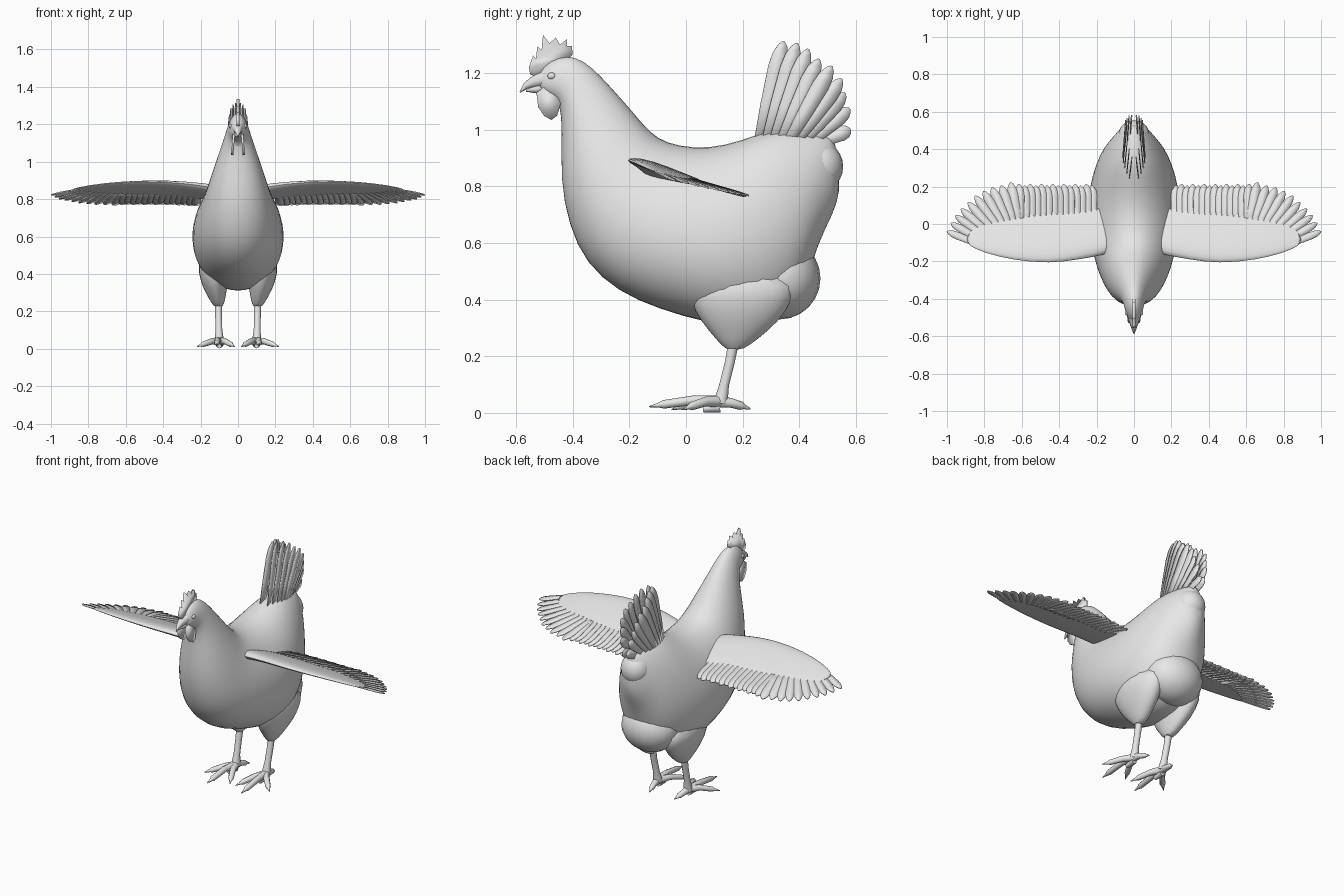
import bpy, bmesh, math
from mathutils import Vector as V

if "Cube" in bpy.data.objects:
    bpy.data.objects.remove(bpy.data.objects["Cube"])

grey = bpy.data.materials.new("plain grey")
grey.use_nodes = True
grey.diffuse_color = (0.8, 0.8, 0.8, 1)
grey.node_tree.nodes["Principled BSDF"].inputs["Base Color"].default_value = (0.8, 0.8, 0.8, 1)


def finish(bm, name, mirror=False, subsurf=0, solid=0, angle=50):
    bmesh.ops.recalc_face_normals(bm, faces=bm.faces[:])
    me = bpy.data.meshes.new(name)
    bm.to_mesh(me)
    bm.free()
    ob = bpy.data.objects.new(name, me)
    bpy.context.collection.objects.link(ob)
    me.materials.append(grey)
    if subsurf:
        m = ob.modifiers.new("smooth", 'SUBSURF')
        m.levels = m.render_levels = subsurf
    if solid:
        m = ob.modifiers.new("thickness", 'SOLIDIFY')
        m.thickness, m.offset = solid, 0
    if mirror:
        ob.modifiers.new("mirror", 'MIRROR')
    bpy.ops.object.select_all(action='DESELECT')
    ob.select_set(True)
    bpy.context.view_layer.objects.active = ob
    bpy.ops.object.shade_smooth_by_angle(angle=math.radians(angle))
    return ob


def loft(bm, rings):
    """Skin closed rings of equal length and cap both ends."""
    rows = [[bm.verts.new(p) for p in r] for r in rings]
    n = len(rows[0])
    for a, b in zip(rows, rows[1:]):
        for i in range(n):
            bm.faces.new((a[i], a[(i + 1) % n], b[(i + 1) % n], b[i]))
    bm.faces.new(rows[0][::-1])
    bm.faces.new(rows[-1])


def tube(bm, path, radii, n=8):
    """Round tube through the path points with a radius at each."""
    pts = [V(p) for p in path]
    rings = []
    for i, p in enumerate(pts):
        d = (pts[min(i + 1, len(pts) - 1)] - pts[max(i - 1, 0)]).normalized()
        side = d.cross(V((0, 0, 1)) if abs(d.z) < 0.8 else V((0, 1, 0))).normalized()
        up = side.cross(d)
        rings.append([p + radii[i] * (math.cos(t) * side + math.sin(t) * up)
                      for t in (2 * math.pi * k / n for k in range(n))])
    loft(bm, rings)


def feather(bm, root, tip, width, normal):
    """Flat blade with a rounded tip."""
    root, tip = V(root), V(tip)
    side = (tip - root).cross(V(normal)).normalized() * width / 2
    rows = []
    for s, w in ((0, .55), (.4, .85), (.75, 1), (.88, .85), (.96, .5), (1, .12)):
        c = root.lerp(tip, s)
        rows.append((bm.verts.new(c - side * w), bm.verts.new(c + side * w)))
    for a, b in zip(rows, rows[1:]):
        bm.faces.new((a[0], a[1], b[1], b[0]))


def ellipsoid(bm, centre, radii):
    vs = bmesh.ops.create_uvsphere(bm, u_segments=20, v_segments=12, radius=1)["verts"]
    for v in vs:
        v.co = V(centre) + V([a * b for a, b in zip(v.co, radii)])


# Body, neck and head: sections as top (y, z), bottom (y, z), half width
sections = [
    (.53, .955, .548, .79, .03), (.51, .98, .52, .70, .07),
    (.46, .995, .465, .60, .115), (.40, 1.005, .42, .43, .16),
    (.31, 1.01, .33, .33, .205), (.20, .965, .20, .30, .238),
    (.08, .935, .07, .315, .248), (-.03, .945, -.10, .365, .238),
    (-.10, .97, -.24, .425, .215), (-.15, 1.02, -.355, .525, .185),
    (-.20, 1.08, -.415, .66, .155), (-.25, 1.135, -.445, .82, .12),
    (-.30, 1.19, -.437, 1.0, .082), (-.36, 1.245, -.445, 1.095, .06),
    (-.42, 1.265, -.47, 1.11, .05), (-.48, 1.245, -.50, 1.125, .04),
    (-.525, 1.2, -.52, 1.14, .02)]
rings = []
for ty, tz, by, bz, w in sections:
    top, bot = V((0, ty, tz)), V((0, by, bz))
    mid, half = (top + bot) / 2, (top - bot) / 2
    rings.append([mid + half * math.cos(t) + V((w * math.sin(t) * (1 - .12 * math.cos(t)), 0, 0))
                  for t in (2 * math.pi * k / 24 for k in range(24))])
bm = bmesh.new()
loft(bm, rings)
finish(bm, "body", subsurf=1)

# Soft fluff under the rump
bm = bmesh.new()
ellipsoid(bm, (0, .33, .475), (.17, .145, .145))
ellipsoid(bm, (0, .47, .87), (.085, .085, .09))
finish(bm, "rump_fluff")

# Thighs tapering into the shanks
bm = bmesh.new()
thigh = [(.125, .20, .50, .09, .20), (.13, .195, .40, .085, .19), (.122, .19, .32, .065, .14),
         (.11, .18, .26, .042, .075), (.104, .17, .22, .024, .03)]
loft(bm, [[(x + rx * math.cos(t), y + ry * math.sin(t), z)
           for t in (2 * math.pi * k / 14 for k in range(14))] for x, y, z, rx, ry in thigh])
finish(bm, "thighs", mirror=True, subsurf=1)

# Shanks, toes and claws
bm = bmesh.new()
tube(bm, [(.104, .168, .25), (.104, .155, .18), (.102, .135, .10), (.1, .122, .035)],
     [.02, .018, .018, .026], 10)
toes = [((.11, .03, .045), (.112, -.08, .03), (.113, -.13, .022)),
        ((.07, .05, .04), (.04, -.01, .024), (.018, -.05, .012)),
        ((.14, .07, .04), (.185, .02, .024), (.218, -.01, .012)),
        ((.098, .16, .035), (.09, .195, .025), (.082, .228, .014))]
for knuckle, pad, claw in toes:
    tube(bm, [(.1, .12, .04), knuckle, pad, V(pad).lerp(V(claw), .3), claw],
         [.022, .017, .015, .009, .002])
tube(bm, [(.1, .12, .02), (.1, .06, .014)], [.018, .012])
finish(bm, "legs", mirror=True)

# Beak in two halves
bm = bmesh.new()
tube(bm, [(0, -.49, 1.178), (0, -.53, 1.172), (0, -.565, 1.155), (0, -.586, 1.132)],
     [.036, .024, .012, .002])
tube(bm, [(0, -.49, 1.15), (0, -.53, 1.143), (0, -.565, 1.137)], [.026, .015, .003])
finish(bm, "beak")

# Comb and wattles cut from flat outlines
bm = bmesh.new()
comb = [(-.55, 1.195), (-.555, 1.22), (-.54, 1.262), (-.53, 1.25), (-.525, 1.295), (-.51, 1.28),
        (-.505, 1.335), (-.482, 1.305), (-.46, 1.325), (-.445, 1.30), (-.42, 1.32),
        (-.42, 1.295), (-.403, 1.295), (-.40, 1.265), (-.43, 1.235), (-.51, 1.18)]
bm.faces.new([bm.verts.new((0, y, z)) for y, z in comb])
finish(bm, "comb", solid=.016)

bm = bmesh.new()
wattle = [(-.528, 1.13), (-.522, 1.08), (-.50, 1.048), (-.475, 1.035), (-.455, 1.05),
          (-.443, 1.09), (-.45, 1.14), (-.49, 1.16)]
bm.faces.new([bm.verts.new((.022 + (1.15 - z) * .08, y, z)) for y, z in wattle])
finish(bm, "wattles", mirror=True, solid=.012)

bm = bmesh.new()
ellipsoid(bm, (.04, -.475, 1.19), (.009, .014, .012))
finish(bm, "eyes", mirror=True)


# Height of the wing sheet at any point
def wing_z(x, y):
    return .89 - .29 * (y + .2) - .14 * max(0, x - .6) ** 2 - .25 * max(0, .4 - x) ** 2


# Wing arm: x, leading y, trailing y, half thickness
arm = [(.08, -.15, .12, .04), (.17, -.175, .13, .036), (.3, -.198, .11, .028),
       (.45, -.22, .1, .024), (.65, -.2, .08, .018), (.8, -.16, .03, .012), (.9, -.112, -.03, .005)]
outline = [(0, 0), (.08, .7), (.25, 1), (.6, .6), (1, .1), (.6, -.25), (.25, -.5), (.08, -.5)]
bm = bmesh.new()
loft(bm, [[(x, a + (b - a) * f, wing_z(x, a + (b - a) * f) + th * h) for f, h in outline]
          for x, a, b, th in arm])
finish(bm, "wing_arms", mirror=True, subsurf=1)

# Wing feathers: a straight row, then a fan at the tip
bm = bmesh.new()
blades = [((x - .01, -.03), (x, .205 + .008 * (i % 2)), .052)
          for i, x in enumerate(.225 + .03 * k for k in range(14))]
tips = [(.66, .222), (.71, .205), (.76, .195), (.805, .175), (.85, .15), (.887, .115),
        (.925, .08), (.955, .045), (.98, .005), (1.0, -.04)]
for i, t in enumerate(tips):
    f = i / (len(tips) - 1)
    blades.append(((.61 + .17 * f, -.03 - .1 * f), t, .054 - .014 * f))
for (rx, ry), (tx, ty), w in blades:
    feather(bm, (rx, ry, wing_z(rx, ry)), (tx, ty, wing_z(tx, ty)), w, (.1, .29, 1))
finish(bm, "wing_feathers", mirror=True, solid=.005)

# Tail fan: paired feathers either side of the middle
bm = bmesh.new()
fan = [(.345, 1.312), (.392, 1.306), (.432, 1.285), (.47, 1.25), (.515, 1.225),
       (.55, 1.18), (.562, 1.13), (.578, 1.075), (.582, 1.0)]
for i, (y, z) in enumerate(fan):
    f = i / (len(fan) - 1)
    x = .012 + .036 * math.sin(math.pi * f)
    feather(bm, (x + .012, .255 + .2 * f, .94 + .01 * f), (x, y, z), .066 - .012 * f, (1, .12, .1))
finish(bm, "tail_feathers", mirror=True, solid=.005)
